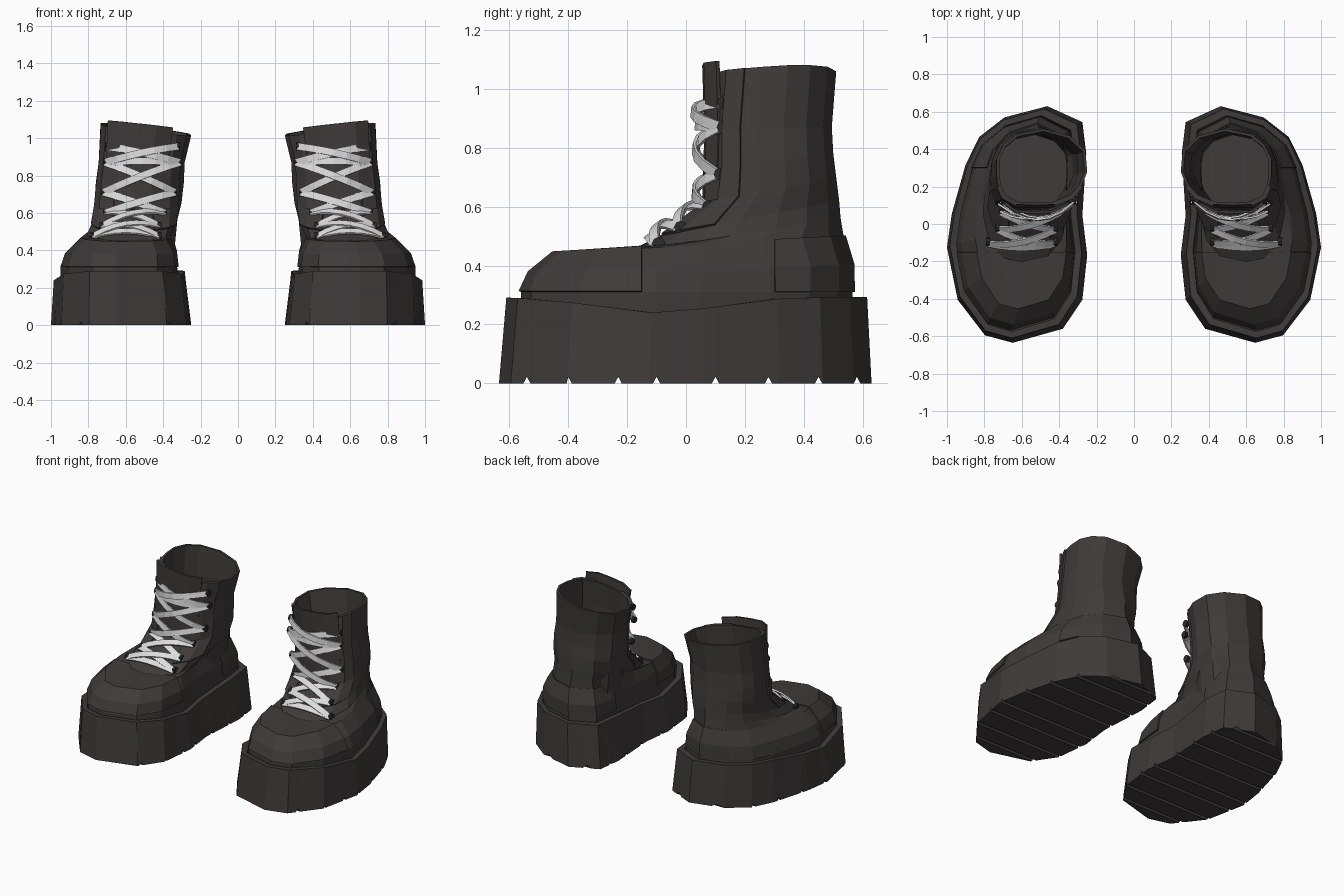
import bpy, bmesh
from mathutils import Vector
from math import exp, pi

cube = bpy.data.objects.get("Cube")
if cube:
    bpy.data.objects.remove(cube, do_unlink=True)


def material(name, color):
    m = bpy.data.materials.new(name)
    m.use_nodes = True
    m.diffuse_color = (*color, 1)
    m.node_tree.nodes["Principled BSDF"].inputs["Base Color"].default_value = (*color, 1)
    return m


LEATHER = material("charcoal_leather", (0.05, 0.043, 0.042))
LACE = material("pale_grey_lace", (0.72, 0.72, 0.72))
METAL = material("black_eyelet", (0.025, 0.025, 0.026))

# Plan outlines of the foot and the shaft, from the toe round the outer side
FOOT = [(.657, -.63), (.80, -.59), (.94, -.40), (.995, -.12), (.97, .06),
        (.90, .32), (.83, .47), (.70, .575), (.48, .635), (.30, .55),
        (.28, .38), (.30, .05), (.275, -.16), (.30, -.40), (.40, -.555)]
SHAFT = [(.52, .085), (.62, .09), (.69, .13), (.715, .19), (.725, .25),
         (.725, .34), (.69, .42), (.62, .48), (.48, .51), (.34, .47),
         (.26, .39), (.25, .27), (.28, .19), (.33, .13), (.42, .09)]
N = len(FOOT)


def unit(outline):
    xs, ys = zip(*outline)
    return [((x - min(xs)) / (max(xs) - min(xs)), (y - min(ys)) / (max(ys) - min(ys)))
            for x, y in outline]


FOOT_U, SHAFT_U = unit(FOOT), unit(SHAFT)


def ring(w, x0, x1, y0, y1, zf, zb, tilt=0):
    """Blend of the two outlines fitted to a box, sloping from front to back."""
    pts = []
    for (fx, fy), (sx, sy) in zip(FOOT_U, SHAFT_U):
        u, v = fx + (sx - fx) * w, fy + (sy - fy) * w
        pts.append(Vector((x0 + u * (x1 - x0), y0 + v * (y1 - y0),
                           zf + v * (zb - zf) + tilt * (u - .5))))
    return pts


def finish(bm, name, mat, thick=0, offset=1):
    """Store the mesh, thicken it if asked, and mirror it to the other boot."""
    me = bpy.data.meshes.new(name)
    bm.to_mesh(me)
    bm.free()
    me.materials.append(mat)
    ob = bpy.data.objects.new(name, me)
    bpy.context.collection.objects.link(ob)
    if thick:
        s = ob.modifiers.new("thickness", 'SOLIDIFY')
        s.thickness, s.offset = thick, offset
    mir = ob.modifiers.new("pair", 'MIRROR')
    mir.use_mirror_merge = False
    return ob


def loft(rings, cols=range(N), bottom=False, top=False):
    bm = bmesh.new()
    rows = [[bm.verts.new(p) for p in r] for r in rings]
    for a, b in zip(rows, rows[1:]):
        for i in cols:
            j = (i + 1) % N
            bm.faces.new((a[i], a[j], b[j], b[i]))
    if bottom:
        bm.faces.new(rows[0][::-1])
    if top:
        bm.faces.new(rows[-1])
    bmesh.ops.delete(bm, geom=[v for v in bm.verts if not v.link_faces], context='VERTS')
    return bm


def cut(bm, y, **clear):
    bmesh.ops.bisect_plane(bm, geom=bm.verts[:] + bm.edges[:] + bm.faces[:],
                           plane_co=(0, y, 0), plane_no=(0, 1, 0), **clear)


# Platform sole with a dipped top edge and a ledge
def sole_top(x0, x1, y0, y1, drop=0):
    pts = ring(0, x0, x1, y0, y1, 0, 0)
    for p in pts:
        p.z = .293 - .053 * exp(-((p.y + .1) / .28) ** 2) - drop
    return pts


bm = loft([ring(0, .25, 1.0, -.635, .63, 0, 0),
           sole_top(.28, .985, -.61, .615),
           sole_top(.315, .95, -.575, .58),
           sole_top(.33, .935, -.56, .565, .05)], bottom=True, top=True)

# Tread grooves across the underside
for y in (-.54, -.40, -.23, -.10, .10, .28, .45, .58):
    for d in (-.012, 0, .012):
        cut(bm, y + d)
    for v in bm.verts:
        if abs(v.co.y - y) < .001 and v.co.z < .005:
            v.co.z = .022
finish(bm, "platform_sole", LEATHER)

# Upper: foot rings rising into the shaft, then the lining back down
upper = [ring(0, .32, .95, -.565, .57, .21, .22),
         ring(0, .325, .95, -.56, .565, .31, .31),
         ring(.05, .33, .925, -.53, .565, .375, .40),
         ring(.2, .355, .85, -.45, .535, .44, .50),
         ring(.35, .35, .81, -.20, .525, .445, .56),
         ring(.6, .32, .785, -.09, .52, .50, .62),
         ring(.85, .30, .77, .06, .51, .61, .70),
         ring(1, .29, .76, .085, .50, .74, .78),
         ring(1, .285, .745, .085, .495, .87, .87),
         ring(1, .25, .735, .10, .51, 1.035, 1.06, .06)]
lining = [ring(1, .265, .72, .115, .495, 1.035, 1.06, .06),
          ring(1, .30, .73, .10, .48, .87, .87),
          ring(1, .305, .745, .10, .485, .74, .78),
          ring(1, .35, .74, .08, .48, .30, .30)]
finish(loft(upper + lining, top=True), "boot_upper", LEATHER)

# Toe cap and heel counter overlays
bm = loft(upper[1:5])
cut(bm, -.15, clear_outer=True)
finish(bm, "toe_cap", LEATHER, .009)
bm = loft(upper[1:4])
cut(bm, .30, clear_inner=True)
finish(bm, "heel_counter", LEATHER, .008)

# Eyelet panels on both sides of the tongue
finish(loft(upper[5:], cols=(1, 2, 12, 13)), "eyelet_panels", LEATHER, .01)

# Tongue standing above the shaft
tongue = [ring(1, .31, .75, .055, .5, .62, .66),
          ring(1, .30, .74, .062, .5, .85, .85),
          ring(1, .27, .73, .055, .5, 1.075, 1.06, .05)]
finish(loft(tongue, cols=(13, 14, 0, 1)), "tongue", LEATHER, .014, -1)

# Eyelet rows: inner x, outer x, y, z, and how far the lace lifts in the middle
ROWS = [(.42, .78, -.105, .475, .035), (.42, .73, -.03, .53, .03),
        (.39, .71, .065, .60, .045), (.335, .72, .105, .71, .07),
        (.31, .71, .115, .87, .08), (.32, .70, .115, .955, .08)]


def lace(bm, a, b, lift, steep):
    """Flat ribbon from a to b, bowed away from the boot."""
    normal = Vector((0, -1, .1)) if steep else Vector((0, -.6, .8))
    normal.normalize()
    side = normal.cross(b - a).normalized() * .019
    prev = None
    for k in range(7):
        t = k / 6
        p = a.lerp(b, t) + normal * lift * 4 * t * (1 - t)
        pair = (bm.verts.new(p - side), bm.verts.new(p + side))
        if prev:
            bm.faces.new((prev[0], pair[0], pair[1], prev[1]))
        prev = pair


bm = bmesh.new()
for i, (xi, xo, y, z, lift) in enumerate(ROWS):
    inner, outer = Vector((xi, y, z)), Vector((xo, y, z))
    if i in (0, 4):
        lace(bm, inner, outer, lift, i > 2)
    if i < 5:
        ni, no, ny, nz, nl = ROWS[i + 1]
        lace(bm, inner, Vector((no, ny, nz)), lift + .004, i > 1)
        lace(bm, outer, Vector((ni, ny, nz)), lift + .014, i > 1)
finish(bm, "laces", LACE, .01, 0)

# Eyelets at the lace ends
bm = bmesh.new()
for xi, xo, y, z, lift in ROWS:
    for x in (xi, xo):
        made = bmesh.ops.create_cone(bm, cap_ends=True, segments=8, radius1=.022,
                                     radius2=.022, depth=.02)["verts"]
        for v in made:
            c = v.co.copy()
            v.co = Vector((x + c.z, y + .012 + c.x, z + c.y))
finish(bm, "eyelets", METAL)
